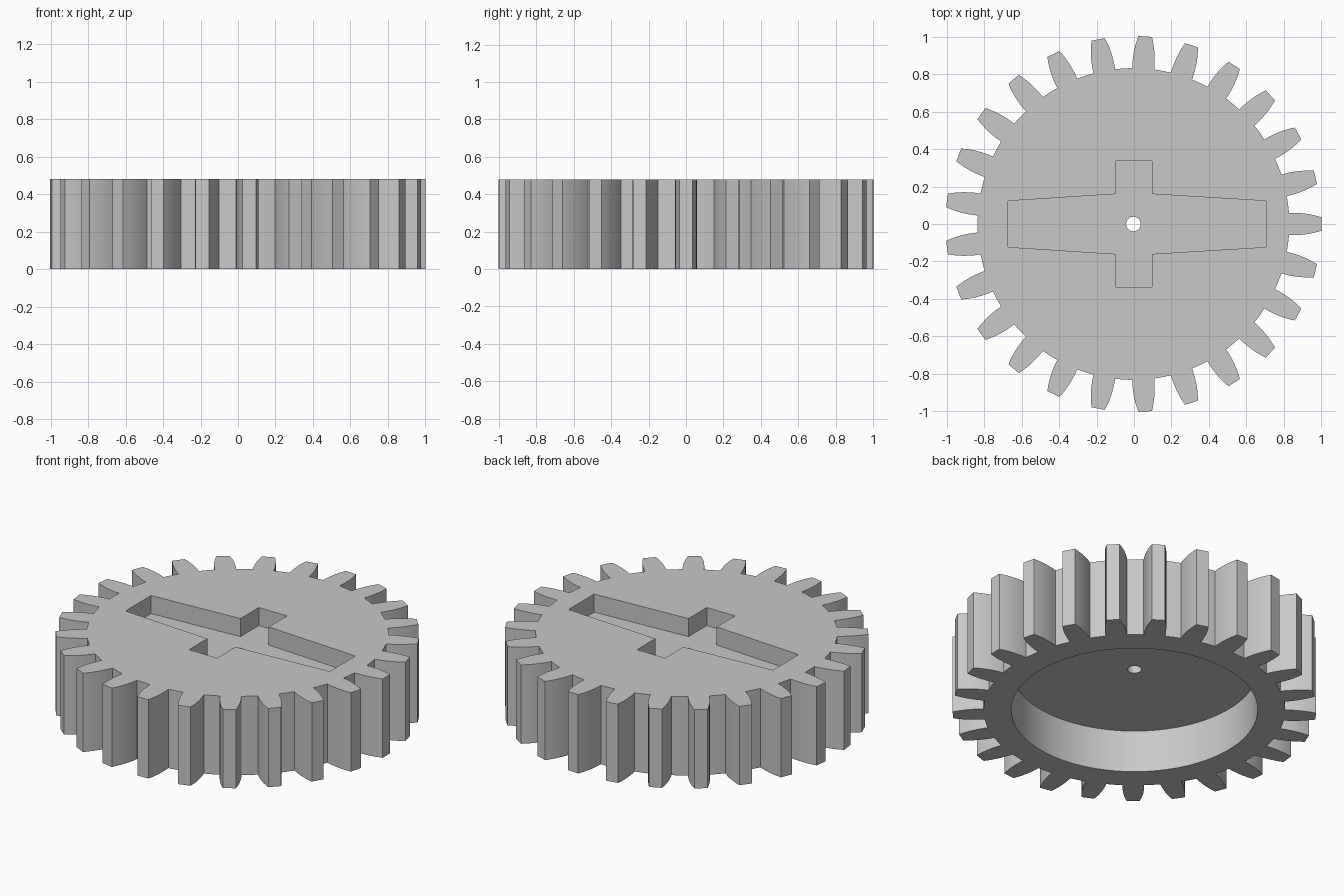
import bpy, bmesh, math
from mathutils import Matrix, Vector

if "Cube" in bpy.data.objects:
    bpy.data.objects.remove(bpy.data.objects["Cube"], do_unlink=True)

TEETH = 25
HEIGHT = 0.48
CENTRE_X = -0.003
ROOT = 0.832

grey = bpy.data.materials.new("plain grey")
grey.use_nodes = True
colour = (0.58, 0.58, 0.58, 1)
grey.diffuse_color = colour
grey.node_tree.nodes["Principled BSDF"].inputs["Base Color"].default_value = colour


def prism(name, outline, bottom, top):
    """Extrude a flat outline from one height to another."""
    bm = bmesh.new()
    face = bm.faces.new([bm.verts.new((x, y, bottom)) for x, y in outline])
    new = bmesh.ops.extrude_face_region(bm, geom=[face])["geom"]
    moved = [v for v in new if isinstance(v, bmesh.types.BMVert)]
    bmesh.ops.translate(bm, verts=moved, vec=(0, 0, top - bottom))
    bmesh.ops.recalc_face_normals(bm, faces=bm.faces[:])
    mesh = bpy.data.meshes.new(name)
    bm.to_mesh(mesh)
    bm.free()
    mesh.materials.append(grey)
    obj = bpy.data.objects.new(name, mesh)
    bpy.context.collection.objects.link(obj)
    return obj


def circle(radius, sides):
    steps = [math.tau * i / sides for i in range(sides)]
    return [(CENTRE_X + radius * math.cos(a), radius * math.sin(a)) for a in steps]


# Tooth flank as (distance from centre, half width), mirrored for the other side
flank = [(0.83, 0.059), (0.86, 0.0595), (0.89, 0.058), (0.92, 0.055),
         (0.95, 0.050), (0.98, 0.043), (1.003, 0.036)]
tooth = [(r, -w) for r, w in flank] + [(r, w) for r, w in reversed(flank)]

# Toothed wheel
pitch = math.tau / TEETH
edge = math.atan2(flank[0][1], flank[0][0])
outline = []
for i in range(TEETH):
    turn = Matrix.Rotation(i * pitch, 2)
    outline += [turn @ Vector(p) for p in tooth]
    for k in (1, 2, 3):
        a = i * pitch + edge + (pitch - 2 * edge) * k / 4
        outline.append(Vector((ROOT * math.cos(a), ROOT * math.sin(a))))
gear = prism("gear_wheel", [(p.x + CENTRE_X, p.y) for p in outline], 0, HEIGHT)

# Cross shaped pocket with tapering long arms, mirrored front to back
back = [(0.705, 0.123), (0.095, 0.16), (0.095, 0.336),
        (-0.095, 0.336), (-0.095, 0.16), (-0.672, 0.123)]
cross = back + [(x, -y) for x, y in reversed(back)]

cutters = [
    prism("cross_pocket_cutter", cross, 0.37, HEIGHT + 0.1),
    prism("underside_recess_cutter", circle(0.68, 96), -0.1, 0.258),
    prism("axle_hole_cutter", circle(0.039, 32), -0.2, HEIGHT + 0.2),
]
bpy.context.view_layer.objects.active = gear
gear.select_set(True)
for cutter in cutters:
    cut = gear.modifiers.new(cutter.name, "BOOLEAN")
    cut.operation = "DIFFERENCE"
    cut.solver = "EXACT"
    cut.object = cutter
    bpy.ops.object.modifier_apply(modifier=cut.name)
    bpy.data.objects.remove(cutter, do_unlink=True)

# Smooth flanks and bores, sharp rims
bpy.ops.object.select_all(action="DESELECT")
gear.select_set(True)
bpy.ops.object.shade_smooth_by_angle(angle=math.radians(30))
